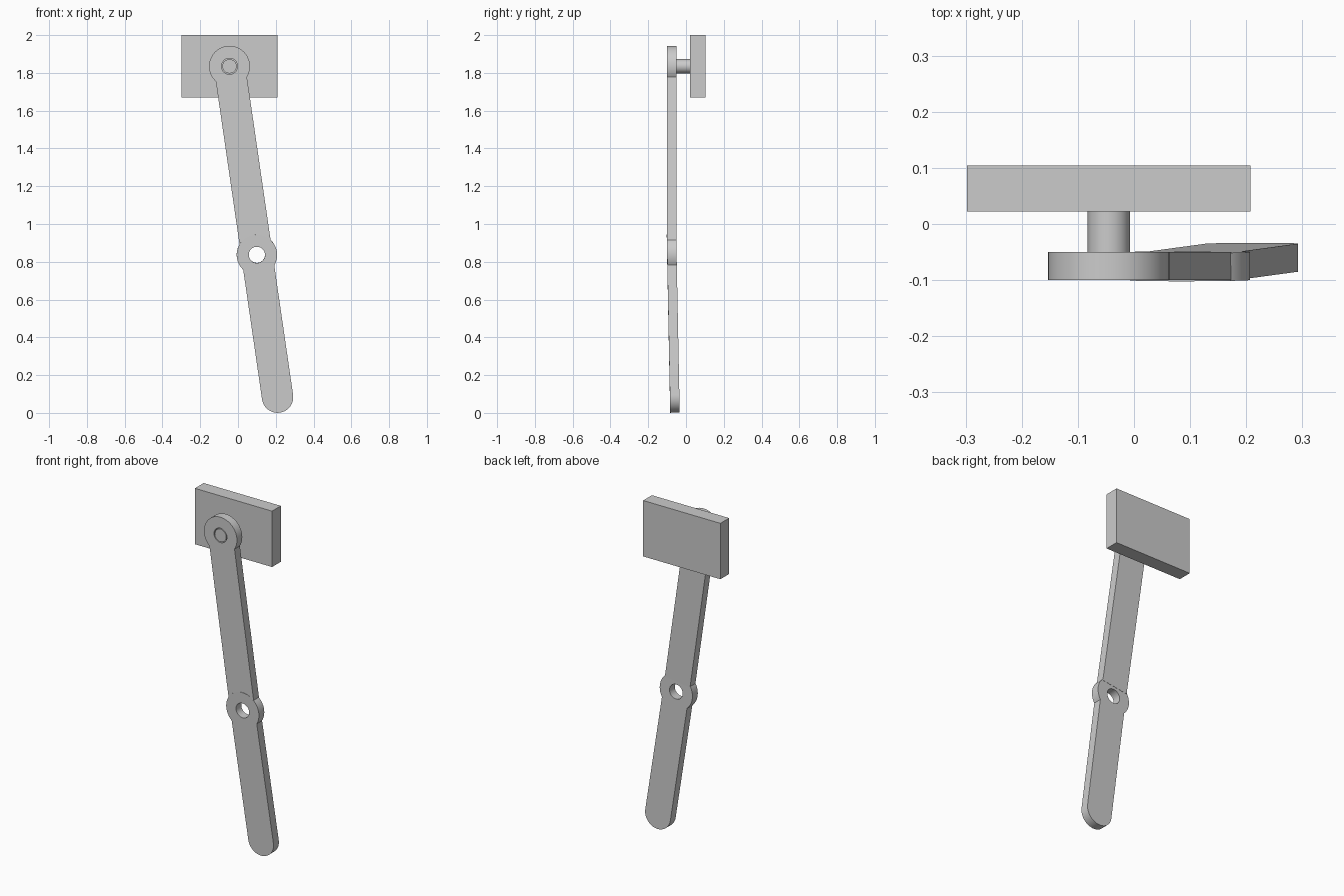
import bpy
from math import pi, cos, sin, acos, sqrt, atan2, hypot
from mathutils import Matrix

if "Cube" in bpy.data.objects:
    bpy.data.objects.remove(bpy.data.objects["Cube"])

W = 0.083            # half width of the bars
PIN = 0.0375


def arc(r, a0, a1, n, cy=0.0):
    return [(r * cos(a0 + (a1 - a0) * i / n), cy + r * sin(a0 + (a1 - a0) * i / n))
            for i in range(n + 1)]


def plate_from_profile(name, loops, thickness, pos, lean=0.0, tilt=0.0):
    """Extrude closed outlines (outer first, then holes), standing upright in xz."""
    cu = bpy.data.curves.new(name, 'CURVE')
    cu.dimensions = '2D'
    cu.fill_mode = 'BOTH'
    cu.extrude = thickness / 2
    for pts in loops:
        sp = cu.splines.new('POLY')
        sp.points.add(len(pts) - 1)
        for p, (x, y) in zip(sp.points, pts):
            p.co = (x, y, 0, 1)
        sp.use_cyclic_u = True
    ob = bpy.data.objects.new(name, cu)
    bpy.context.collection.objects.link(ob)
    ob.matrix_world = (Matrix.Translation(pos) @ Matrix.Rotation(lean, 4, 'Y')
                       @ Matrix.Rotation(pi / 2 + tilt, 4, 'X'))
    bpy.ops.object.select_all(action='DESELECT')
    ob.select_set(True)
    bpy.context.view_layer.objects.active = ob
    bpy.ops.object.convert(target='MESH')
    bpy.ops.object.shade_smooth_by_angle(angle=0.5)
    return bpy.context.object


def circle(r):
    return arc(r, 0, 2 * pi, 48)[:-1]


def eye(r):
    """Round eye, open downward where the bar joins it."""
    a = acos(W / r)
    return arc(r, -a, pi + a, 56)


top = (-0.045, -0.075, 1.835)
joint = (0.10, -0.075, 0.837)
dx, dz = joint[0] - top[0], top[2] - joint[2]
lean = -atan2(dx, dz)
length = hypot(dx, dz)

# Wall block with a hole for the pin
x0, x1, z0, z1 = -0.298 - top[0], 0.208 - top[0], 1.669 - top[2], 2.0 - top[2]
plate_from_profile("mounting_block",
                   [[(x0, z0), (x1, z0), (x1, z1), (x0, z1)], circle(PIN)],
                   0.082, (top[0], 0.063, top[2]))

# Pivot pin running from arm face to block back
plate_from_profile("pivot_pin", [circle(PIN)], 0.204, (top[0], 0.002, top[2]))

# Upper arm: eye plus bar ending inside the joint hub
end = -(length - 0.06)
plate_from_profile("upper_arm",
                   [eye(0.108) + [(-W, end), (W, end)], circle(0.0425)],
                   0.05, top, lean)

# Lower arm: hub plus round-ended bar, tilted slightly backward
plate_from_profile("lower_arm",
                   [eye(0.107) + arc(W, pi, 2 * pi, 32, -0.761), circle(0.043)],
                   0.05, joint, lean, 0.0195)
